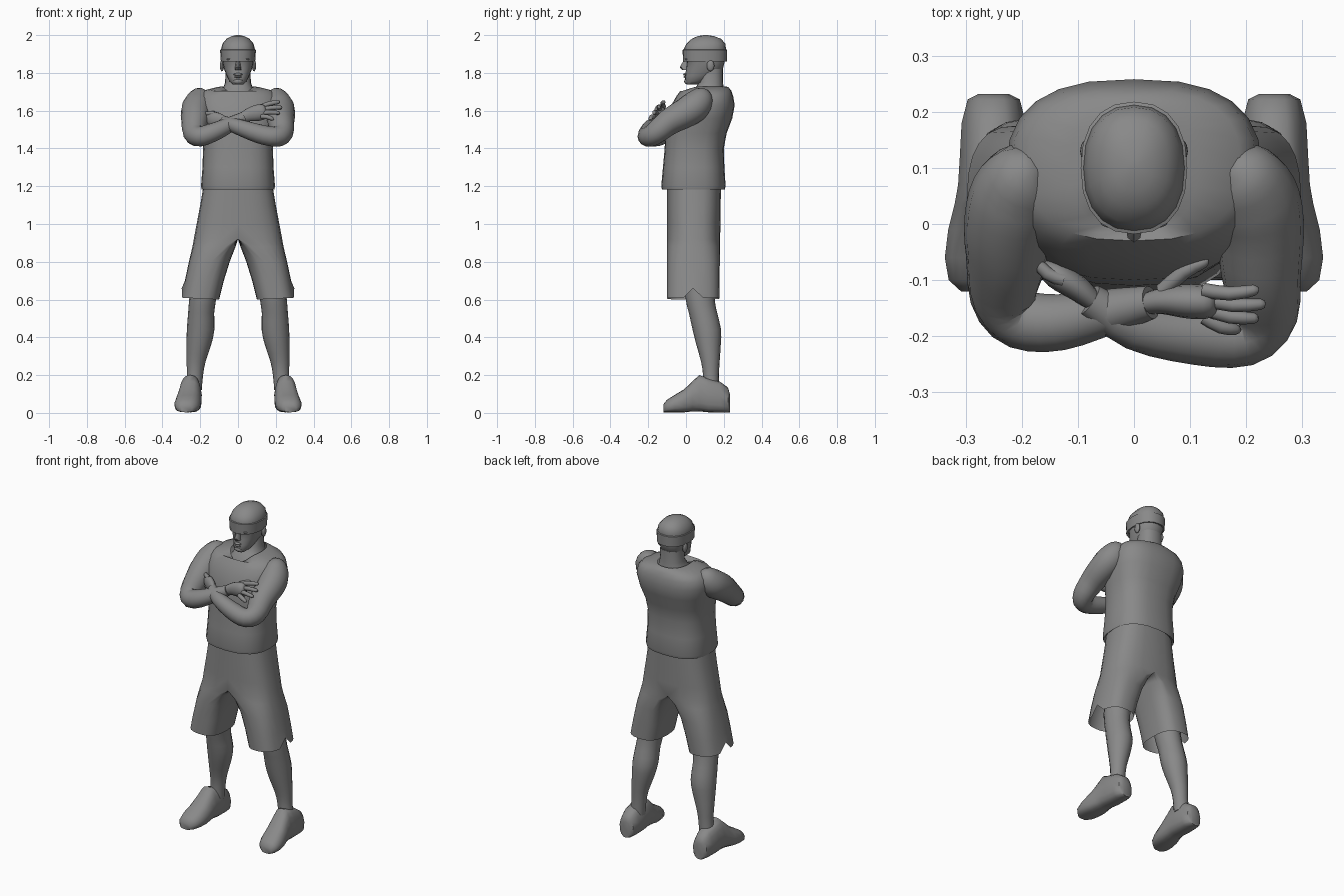
import bpy, bmesh
from math import sin, cos, pi
from mathutils import Vector

cube = bpy.data.objects.get("Cube")
if cube:
    bpy.data.objects.remove(cube, do_unlink=True)

grey = bpy.data.materials.new("plain grey")
grey.use_nodes = True
GREY = (0.25, 0.25, 0.25, 1)
grey.diffuse_color = GREY
grey.node_tree.nodes["Principled BSDF"].inputs["Base Color"].default_value = GREY


def finish(name, bm, angle=0.8):
    bmesh.ops.recalc_face_normals(bm, faces=bm.faces)
    mesh = bpy.data.meshes.new(name)
    bm.to_mesh(mesh)
    bm.free()
    mesh.materials.append(grey)
    obj = bpy.data.objects.new(name, mesh)
    bpy.context.collection.objects.link(obj)
    bpy.ops.object.select_all(action='DESELECT')
    obj.select_set(True)
    bpy.context.view_layer.objects.active = obj
    bpy.ops.object.shade_smooth_by_angle(angle=angle)
    return obj


def skin(rings, caps=(True, True)):
    """Bridge a stack of equal rings with quads."""
    bm = bmesh.new()
    rows = [[bm.verts.new(p) for p in ring] for ring in rings]
    n = len(rows[0])
    for a, b in zip(rows, rows[1:]):
        for i in range(n):
            j = (i + 1) % n
            bm.faces.new((a[i], a[j], b[j], b[i]))
    for row, cap in zip((rows[0], rows[-1]), caps):
        if cap:
            bm.faces.new(row)
    return bm


def power(v, p):
    return (1 if v >= 0 else -1) * abs(v) ** (2 / p)


def level(z, rx, front, back, x=0, p=2.3, n=20, dip=0, inner=None):
    """Horizontal ring; dip lowers its front, inner sets the -x radius."""
    ring = []
    for i in range(n):
        a = 2 * pi * i / n
        c, s = power(cos(a), p), power(sin(a), p)
        r = rx if c > 0 or inner is None else inner
        ring.append(Vector((x + r * c, (front + back) / 2 + (back - front) / 2 * s,
                            z - dip * max(0, -sin(a)) ** 4)))
    return ring


def smooth(keys, steps=3):
    """Catmull-Rom interpolation of key tuples."""
    out = []
    for i in range(len(keys) - 1):
        k = [keys[max(i - 1, 0)], keys[i], keys[i + 1], keys[min(i + 2, len(keys) - 1)]]
        for s in range(steps):
            t = s / steps
            out.append([0.5 * (2 * b + (c - a) * t + (2 * a - 5 * b + 4 * c - d) * t * t
                               + (3 * b - a - 3 * c + d) * t ** 3) for a, b, c, d in zip(*k)])
    return out + [list(keys[-1])]


def tube(name, keys, n=14, flat=1.0, steps=3):
    """Round limb along (x, y, z, radius) keys."""
    path = smooth(keys, steps)
    pts = [Vector(k[:3]) for k in path]
    rings = []
    for i, p in enumerate(pts):
        t = (pts[min(i + 1, len(pts) - 1)] - pts[max(i - 1, 0)]).normalized()
        side = t.cross(Vector((0, 0, 1))).normalized()
        up = side.cross(t)
        r = max(path[i][3], 0.003)
        rings.append([p + side * r * flat * cos(2 * pi * j / n) + up * r * sin(2 * pi * j / n)
                      for j in range(n)])
    return finish(name, skin(rings))


def ball(name, centre, size):
    bm = bmesh.new()
    bmesh.ops.create_uvsphere(bm, u_segments=12, v_segments=8, radius=1)
    for v in bm.verts:
        v.co = Vector(centre) + Vector(a * b for a, b in zip(v.co, size))
    return finish(name, bm)


# Head and face
head = [(1.738, .026, .004, .06), (1.755, .046, -.006, .10), (1.785, .06, -.004, .16),
        (1.82, .074, .0, .195), (1.86, .083, .005, .205), (1.885, .087, -.008, .208),
        (1.925, .09, -.012, .212), (1.955, .082, .002, .208), (1.98, .061, .03, .186),
        (1.994, .035, .06, .15), (2.0, .01, .095, .115)]
finish("head", skin([level(*h) for h in head]))
nose = [(1.875, .008, -.008, .03), (1.83, .015, -.033, .03), (1.815, .018, -.02, .03)]
finish("nose", skin([level(*k, n=8) for k in nose]))
ball("upper_lip", (0, -.004, 1.792), (.024, .011, .007))
ball("lower_lip", (0, -.003, 1.779), (.019, .01, .006))
ball("chin", (0, .008, 1.755), (.028, .018, .016))
for s, side in ((1, "left"), (-1, "right")):
    ball(side + "_ear", (s * .085, .13, 1.838), (.011, .02, .03))
    ball(side + "_brow", (s * .035, .004, 1.872), (.026, .012, .007))

# Headband
band = [(1.862, .08, -.004, .205), (1.86, .091, -.016, .217),
        (1.922, .095, -.018, .218), (1.926, .086, -.006, .208)]
finish("headband", skin([level(*b) for b in band], (False, False)))

# Neck and upper chest
neck = [(1.62, .13, .0, .20), (1.68, .10, .01, .205), (1.715, .08, .045, .20),
        (1.75, .068, .07, .196), (1.82, .066, .07, .196)]
finish("neck", skin([level(*k) for k in neck]))

# Sleeveless shirt with a dipped collar
shirt = [(1.195, .175, -.105, .19), (1.182, .192, -.127, .205), (1.2, .196, -.131, .21),
         (1.3, .188, -.122, .203), (1.4, .185, -.113, .2), (1.48, .195, -.11, .215),
         (1.56, .217, -.1, .245), (1.63, .228, -.077, .258), (1.675, .218, -.052, .25),
         (1.705, .19, -.03, .24)]
rings = [level(*k, p=2.6, n=24) for k in shirt]
rings.append(level(1.724, .115, -.018, .225, n=24, dip=.035))
rings.append(level(1.728, .09, -.005, .212, n=24, dip=.052))
finish("shirt", skin(rings, (False, False)))

# Baggy shorts: one half, open at the hem, mirrored
half = [(1.22, 0, 0, .18), (1.1, 0, 0, .2), (1.0, 0, 0, .219), (.92, 0, 0, .234),
        (.88, .065, .052, .176), (.8, .14, .096, .12), (.7, .175, .1, .106), (.6, .2, .1, .098)]
rings = [level(z, ro, -.1, .185 - .015 * (1.2 - z), x=x, p=2.7, n=24, inner=ri)
         for z, x, ri, ro in half]
for p in rings[-1]:
    p.z += .05 * (p.x - .1)
rings[-1][0].z += .05
bm = skin(rings, (False, False))
seam = [f for f in bm.faces if all(abs(v.co.x) < 1e-5 for v in f.verts)]
bmesh.ops.delete(bm, geom=seam, context='FACES')
shorts = finish("shorts", bm)
mirror = shorts.modifiers.new("mirror", 'MIRROR')
mirror.merge_threshold = .0005

# Legs: z, x, half width, front, back
leg = [(.82, .165, .075, -.02, .15), (.62, .185, .072, -.005, .15), (.53, .195, .069, .015, .165),
       (.44, .198, .073, .035, .186), (.36, .207, .065, .055, .184), (.27, .222, .05, .08, .178),
       (.2, .228, .043, .09, .174), (.12, .235, .043, .09, .174)]
# Shoes: y, x, half width, height
shoe = [(.232, .25, .025, .1), (.222, .25, .043, .135), (.18, .25, .053, .165),
        (.12, .251, .055, .182), (.07, .253, .056, .2), (.035, .256, .059, .168),
        (-.01, .262, .064, .125), (-.06, .268, .064, .095), (-.1, .273, .053, .07),
        (-.12, .276, .03, .045)]
for s, side in ((1, "left"), (-1, "right")):
    finish(side + "_leg", skin([level(z, w, f, b, x=s * x, n=16, p=2)
                                for z, x, w, f, b in smooth(leg, 2)]))
    rings = []
    for y, x, w, h in shoe:
        ring = []
        for i in range(16):
            a = 2 * pi * i / 16
            up = power(sin(a), 3)
            taper = 1 - .25 * max(up, 0)
            ring.append((s * x + w * 1.08 * taper * power(cos(a), 3), y,
                         .008 + (h - .008) * (up + 1) / 2 - (.005 if abs(y - .05) > .05 and up < -.5 else 0)))
        rings.append(ring)
    finish(side + "_shoe", skin(rings))

# Folded arms
shoulder = [(.17, .11, 1.695, .02), (.19, .092, 1.675, .06), (.21, .055, 1.63, .08),
            (.223, .0, 1.59, .08)]
left_arm = shoulder + [(.227, -.09, 1.54, .071), (.232, -.16, 1.482, .06), (.195, -.2, 1.462, .054),
                       (.11, -.2, 1.478, .051), (.0, -.182, 1.515, .042), (-.08, -.135, 1.543, .03)]
right_arm = [(-x, y, z, r) for x, y, z, r in shoulder]
right_arm += [(-.227, -.06, 1.545, .073), (-.232, -.13, 1.482, .06), (-.2, -.17, 1.464, .054),
              (-.13, -.175, 1.486, .05), (-.04, -.155, 1.528, .04), (.03, -.14, 1.565, .03)]
tube("left_arm", left_arm)
tube("right_arm", right_arm)

# Right hand resting on the left upper arm
tube("right_palm", [(.01, -.145, 1.556, .024), (.05, -.137, 1.575, .034), (.1, -.138, 1.588, .044),
                    (.14, -.14, 1.594, .038), (.15, -.14, 1.595, .01)], flat=.7)
tips = [(.222, -.118, 1.645), (.234, -.143, 1.617), (.222, -.168, 1.588), (.19, -.188, 1.556)]
for i, (x, y, z) in enumerate(tips):
    base = (.125, -.118 - .016 * i, 1.622 - .018 * i)
    mid = ((x + .12) / 2, (y + base[1]) / 2 - .006, (z + base[2]) / 2 + .005)
    tube(f"right_finger_{i + 1}", [(*base, .013), (*mid, .0125), (x - .008, y, z, .01), (x, y, z, .003)],
         n=8, steps=2)
tube("right_thumb", [(.05, -.12, 1.585, .014), (.09, -.085, 1.605, .013), (.125, -.068, 1.615, .01),
                     (.133, -.066, 1.616, .003)], n=8, steps=2)

# Left hand tucked against the right upper arm
tube("left_palm", [(-.065, -.145, 1.538, .026), (-.1, -.115, 1.548, .038), (-.14, -.09, 1.555, .04),
                   (-.165, -.075, 1.56, .02)], flat=.6)
for i in range(4):
    z = 1.585 - .02 * i
    tube(f"left_finger_{i + 1}", [(-.125, -.1, z, .012), (-.155, -.088, z, .012), (-.18, -.06, z, .009),
                                  (-.187, -.05, z, .003)], n=8, steps=2)
